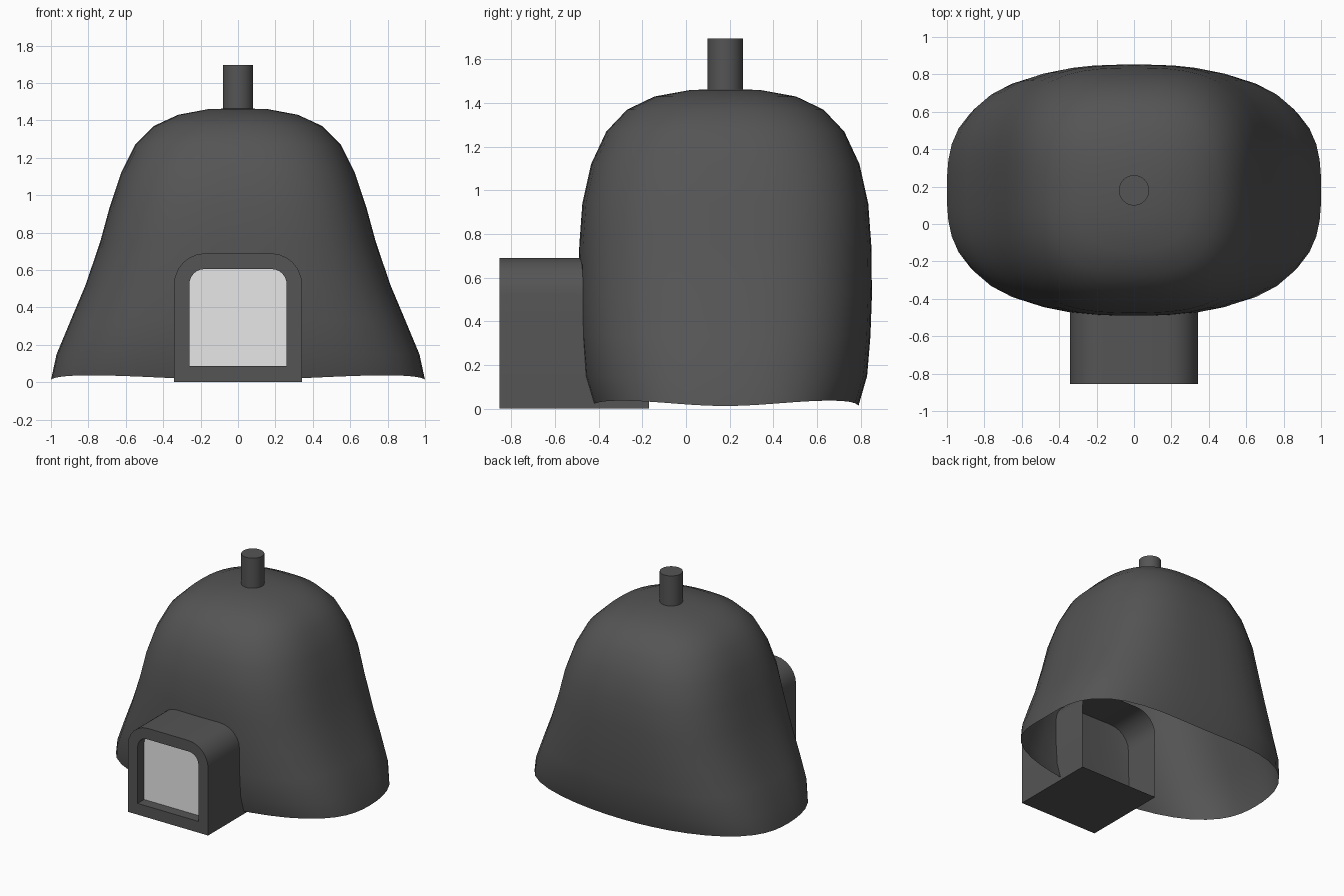
import bpy, bmesh, math

if "Cube" in bpy.data.objects:
    bpy.data.objects.remove(bpy.data.objects["Cube"])

def material(name, v):
    m = bpy.data.materials.new(name)
    m.diffuse_color = (v, v, v, 1)
    m.use_nodes = True
    m.node_tree.nodes["Principled BSDF"].inputs["Base Color"].default_value = m.diffuse_color
    return m

DARK = material("dark_grey", 0.09)
LIGHT = material("light_grey", 0.8)

def finish(bm, name, mats, angle=None):
    me = bpy.data.meshes.new(name)
    bm.to_mesh(me)
    bm.free()
    ob = bpy.data.objects.new(name, me)
    bpy.context.collection.objects.link(ob)
    for m in mats:
        me.materials.append(m)
    if angle:
        bpy.ops.object.select_all(action='DESELECT')
        ob.select_set(True)
        bpy.context.view_layer.objects.active = ob
        bpy.ops.object.shade_smooth_by_angle(angle=math.radians(angle))
    return ob

def bridge(bm, a, b):
    n = len(a)
    return [bm.faces.new((a[i], a[(i + 1) % n], b[(i + 1) % n], b[i])) for i in range(n)]

# Bell-shaped shell, open below: (z, half width, half depth, squareness)
CY = 0.18
RINGS = [(0.012, 1.0, 0.61, 2.9), (0.15, 0.97, 0.65, 2.9), (0.33, 0.895, 0.665, 2.9),
         (0.52, 0.815, 0.672, 2.9), (0.75, 0.737, 0.669, 2.9), (0.94, 0.685, 0.655, 2.9),
         (1.12, 0.625, 0.615, 2.8), (1.27, 0.55, 0.545, 2.7), (1.37, 0.45, 0.45, 2.6),
         (1.43, 0.32, 0.325, 2.4), (1.46, 0.16, 0.16, 2.2)]
SEG = 48
bm = bmesh.new()
rings = []
for k, (z, a, b, n) in enumerate(RINGS):
    ring = []
    for i in range(SEG):
        t = 2 * math.pi * i / SEG
        c, s = math.cos(t), math.sin(t)
        r = (abs(c) ** n + abs(s) ** n) ** (-1 / n)
        lift = 0.025 * math.sin(2 * t) ** 2 if k == 0 else 0   # wavy hem
        ring.append(bm.verts.new((a * r * c, CY + b * r * s, z + lift)))
    if rings:
        bridge(bm, rings[-1], ring)
    rings.append(ring)
tip = bm.verts.new((0, CY, 1.465))
for i in range(SEG):
    bm.faces.new((rings[-1][i], rings[-1][(i + 1) % SEG], tip))
finish(bm, "shell", [DARK], 60)

# Arched entrance box, open at the back, with a recessed light panel
def arch(bm, w, z0, z1, r, y, steps=6):
    pts = [(-w, z0), (w, z0)]
    for cx, start in ((w - r, 0), (-w + r, 90)):
        for i in range(steps + 1):
            t = math.radians(start + 90 * i / steps)
            pts.append((cx + r * math.cos(t), z1 - r + r * math.sin(t)))
    return [bm.verts.new((x, y, z)) for x, z in pts]

bm = bmesh.new()
back = arch(bm, 0.343, 0.0, 0.69, 0.17, -0.17)
front = arch(bm, 0.343, 0.0, 0.69, 0.17, -0.855)
hole = arch(bm, 0.26, 0.087, 0.605, 0.08, -0.855)
inner = arch(bm, 0.26, 0.087, 0.605, 0.08, -0.775)
bridge(bm, back, front)
bridge(bm, front, hole)
bridge(bm, hole, inner)
bm.faces.new(inner).material_index = 1
bm.normal_update()
bmesh.ops.recalc_face_normals(bm, faces=bm.faces[:])
finish(bm, "entrance", [DARK, LIGHT], 30)

# Chimney pipe
bm = bmesh.new()
bmesh.ops.create_cone(bm, cap_ends=True, segments=32, radius1=0.081, radius2=0.081, depth=0.275)
pipe = finish(bm, "chimney", [DARK], 30)
pipe.location = (0, CY, 1.5575)
